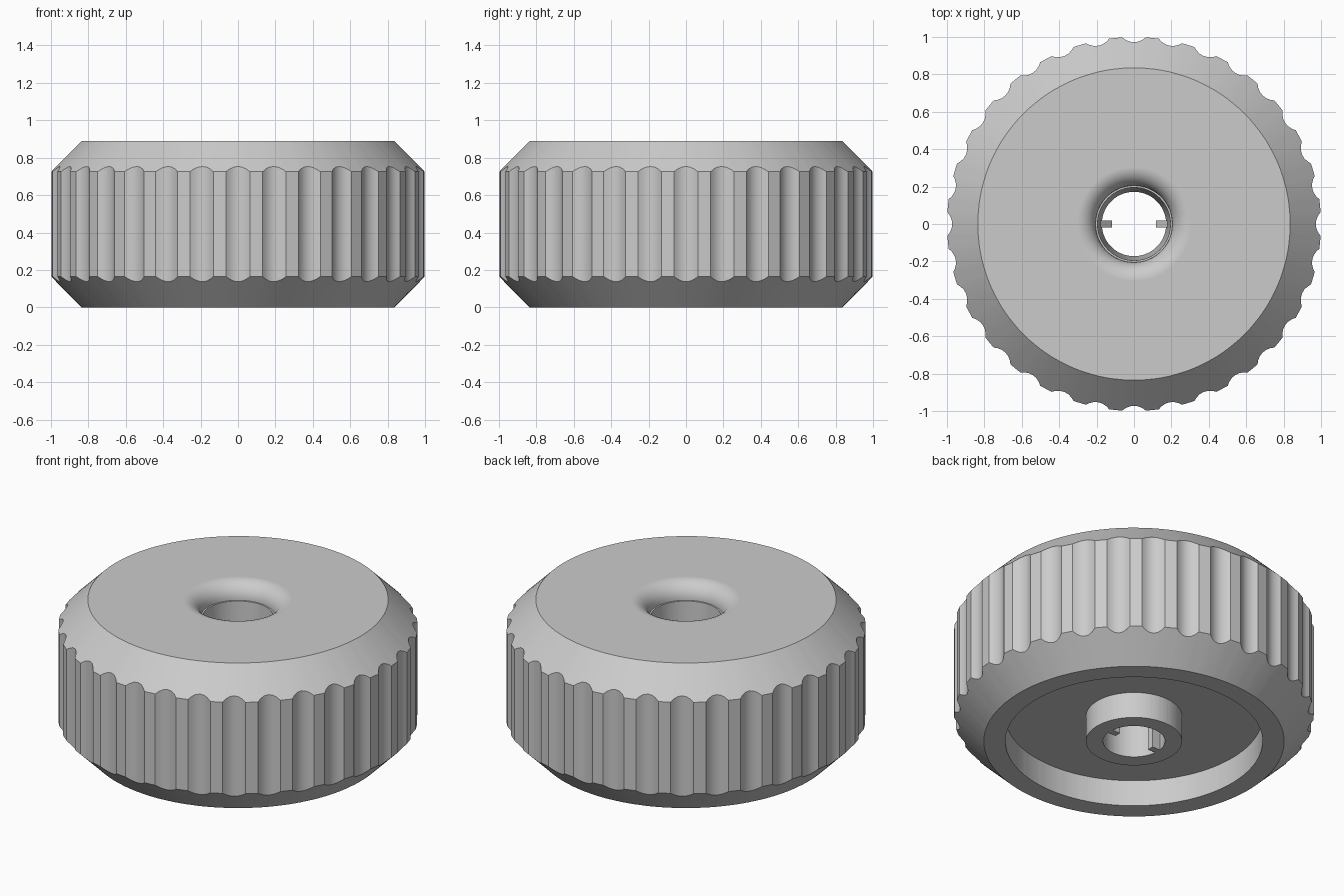
import bpy, bmesh
from math import sin, cos, pi, atan2, hypot, asin

cube = bpy.data.objects.get("Cube")
if cube:
    bpy.data.objects.remove(cube, do_unlink=True)

HEIGHT, FACE_R = 0.89, 0.835       # overall height, flat face radius
GROOVES, HALF_W, DEPTH = 32, 0.064, 0.028
ARC_STEPS = 6

grey = bpy.data.materials.new("plain grey")
grey.use_nodes = True
grey.diffuse_color = (0.6, 0.6, 0.6, 1)
grey.node_tree.nodes["Principled BSDF"].inputs["Base Color"].default_value = grey.diffuse_color


def make_object(name, bm):
    bmesh.ops.recalc_face_normals(bm, faces=bm.faces)
    mesh = bpy.data.meshes.new(name)
    bm.to_mesh(mesh)
    bm.free()
    mesh.materials.append(grey)
    obj = bpy.data.objects.new(name, mesh)
    bpy.context.collection.objects.link(obj)
    return obj


# Scalloped rim outline as (angle, radius) pairs
cut_r = (HALF_W ** 2 + DEPTH ** 2) / (2 * DEPTH)
cut_centre = 1 - DEPTH + cut_r
spread = asin(HALF_W / cut_r)
outline = []
for g in range(GROOVES):
    for s in range(ARC_STEPS + 1):
        a = spread * (2 * s / ARC_STEPS - 1)
        side, out = cut_r * sin(a), cut_centre - cut_r * cos(a)
        outline.append((g * 2 * pi / GROOVES + atan2(side, out), min(1, hypot(side, out))))


def section(rim):
    """Closed (radius, z) section of the knob for one rim radius."""
    chamfer = rim - FACE_R
    pts = [(0.172, 0), (0.267, 0), (0.267, 0.16), (0.715, 0.16), (0.715, 0), (FACE_R, 0)]
    pts += [(rim, chamfer), (rim, HEIGHT - chamfer), (FACE_R, HEIGHT)]
    # rounded lip into the bore
    for i in range(11):
        a = i / 10 * pi / 2
        pts.append((0.305 - 0.1 * sin(a), HEIGHT - 0.1 + 0.1 * cos(a)))
    pts.append((0.195, HEIGHT - 0.1))
    return pts


# Knob body: sweep the section round the axis
bm = bmesh.new()
rings = [[bm.verts.new((r * cos(a), r * sin(a), z)) for r, z in section(rim)]
         for a, rim in outline]
for i, ring in enumerate(rings):
    nxt = rings[(i + 1) % len(rings)]
    for j in range(len(ring)):
        k = (j + 1) % len(ring)
        bm.faces.new((ring[j], nxt[j], nxt[k], ring[k]))
body = make_object("knob_body", bm)
bpy.context.view_layer.objects.active = body
body.select_set(True)
bpy.ops.object.shade_smooth_by_angle(angle=pi / 6)
normals = body.modifiers.new("even_normals", "WEIGHTED_NORMAL")
normals.keep_sharp = True

# Keys inside the bore, with sloped tops
for name, s in (("left_key", 1), ("right_key", -1)):
    bm = bmesh.new()
    profile = [(0.118, 0), (0.18, 0), (0.18, 0.36), (0.118, 0.3)]
    face = bm.faces.new([bm.verts.new((s * x, -0.02, z)) for x, z in profile])
    new = bmesh.ops.extrude_face_region(bm, geom=[face])["geom"]
    bmesh.ops.translate(bm, vec=(0, 0.04, 0),
                        verts=[v for v in new if isinstance(v, bmesh.types.BMVert)])
    make_object(name, bm)
